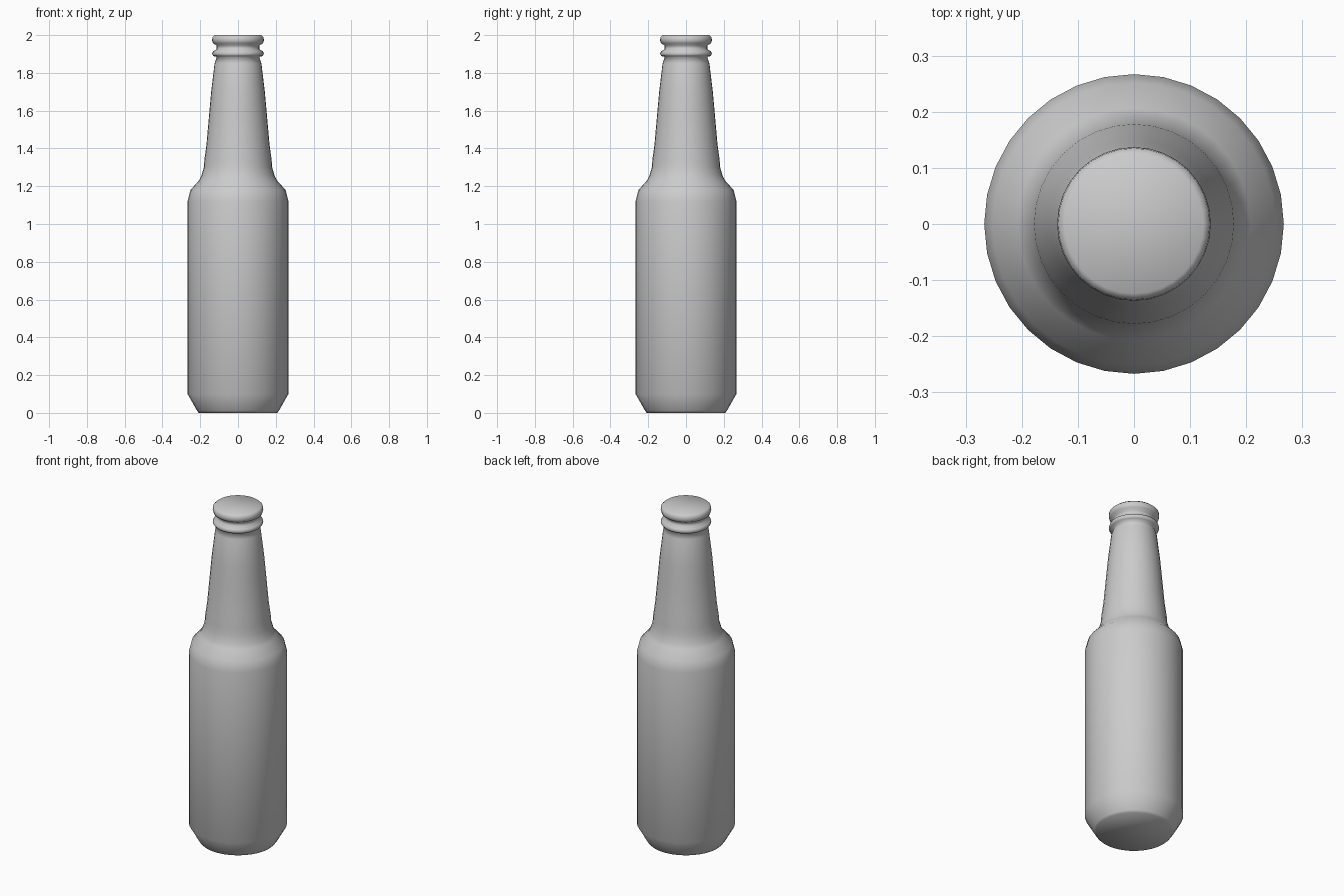
import bpy, bmesh
from math import sin, cos, tau

if "Cube" in bpy.data.objects:
    bpy.data.objects.remove(bpy.data.objects["Cube"])

SIDES = 32

# bottle outline from base to mouth: (radius, height)
PROFILE = [
    (0.208, 0.0), (0.217, 0.012), (0.267, 0.10),             # base chamfer
    (0.267, 1.12), (0.252, 1.18), (0.207, 1.23),             # body and shoulder
    (0.194, 1.255), (0.181, 1.30), (0.178, 1.34),            # foot of the neck
    (0.167, 1.42), (0.151, 1.60), (0.142, 1.70), (0.124, 1.85), (0.112, 1.885),
    (0.131, 1.889), (0.137, 1.90), (0.132, 1.914),           # lower ring
    (0.113, 1.925), (0.113, 1.945),                          # groove
    (0.132, 1.957), (0.137, 1.972), (0.135, 1.99), (0.124, 2.0),  # lip
]


def lathe(name, profile):
    bm = bmesh.new()
    rings = [[bm.verts.new((r * cos(tau * i / SIDES), r * sin(tau * i / SIDES), z))
              for i in range(SIDES)] for r, z in profile]
    for a, b in zip(rings, rings[1:]):
        for i in range(SIDES):
            j = (i + 1) % SIDES
            bm.faces.new((a[i], a[j], b[j], b[i]))
    bm.faces.new(rings[0][::-1])
    bm.faces.new(rings[-1])
    for f in bm.faces:
        f.smooth = True
    mesh = bpy.data.meshes.new(name)
    bm.to_mesh(mesh)
    bm.free()
    obj = bpy.data.objects.new(name, mesh)
    bpy.context.collection.objects.link(obj)
    return obj


lathe("bottle", PROFILE)
